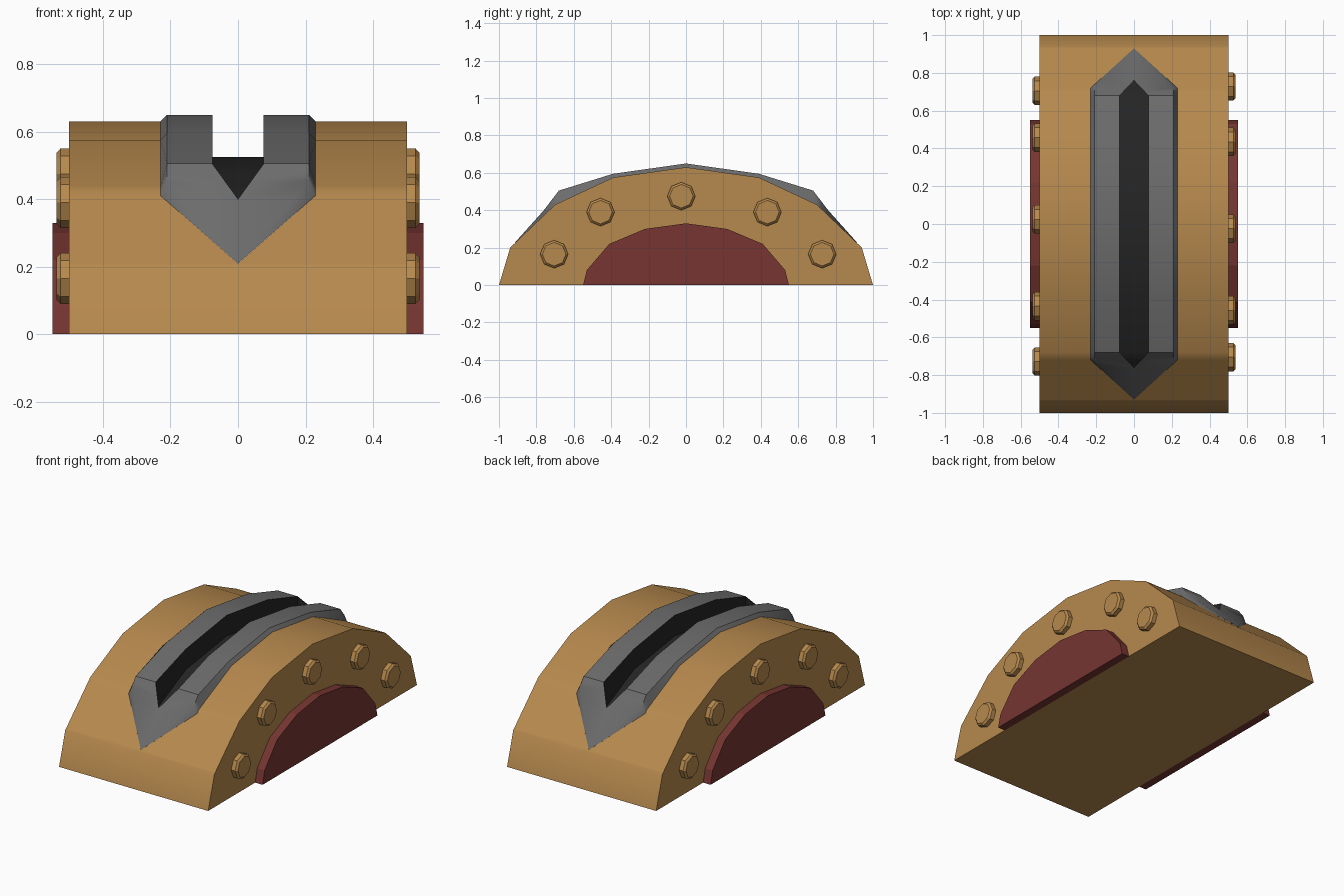
import bpy, bmesh, math
from mathutils import Matrix

if "Cube" in bpy.data.objects:
    bpy.data.objects.remove(bpy.data.objects["Cube"])


def material(name, rgb):
    m = bpy.data.materials.new(name)
    m.use_nodes = True
    m.diffuse_color = (*rgb, 1)
    m.node_tree.nodes["Principled BSDF"].inputs["Base Color"].default_value = (*rgb, 1)
    return m


OCHRE = material("ochre", (0.47, 0.25, 0.075))
RED = material("dark red", (0.18, 0.036, 0.031))
GREY = material("mid grey", (0.15, 0.15, 0.15))
BLACK = material("groove black", (0.018, 0.018, 0.018))


def curve(points):
    """Piecewise linear function of |y|."""
    def f(y):
        y = abs(y)
        for (a, p), (b, q) in zip(points, points[1:]):
            if y <= b:
                return p + (q - p) * (y - a) / (b - a)
        return points[-1][1]
    return f


def finish(bm, name, mat, smooth=True):
    mesh = bpy.data.meshes.new(name)
    bm.to_mesh(mesh)
    bm.free()
    mesh.materials.append(mat)
    ob = bpy.data.objects.new(name, mesh)
    bpy.context.collection.objects.link(ob)
    if smooth:
        bpy.ops.object.select_all(action='DESELECT')
        ob.select_set(True)
        bpy.context.view_layer.objects.active = ob
        bpy.ops.object.shade_smooth_by_angle(angle=math.radians(35))
    return ob


def loft(name, mat, stations, section, smooth=True):
    """Sweep the +x half of an (x, z) section along y, then mirror it."""
    ys = sorted({s * y for y in stations for s in (-1, 1)})
    bm = bmesh.new()
    rows = [[bm.verts.new((x, y, z)) for x, z in section(y)] for y in ys]
    for r, t in zip(rows, rows[1:]):
        for j in range(len(r) - 1):
            bm.faces.new((r[j], r[j + 1], t[j + 1], t[j]))
    bmesh.ops.remove_doubles(bm, verts=bm.verts, dist=0.001)
    ob = finish(bm, name, mat, smooth)
    ob.modifiers.new("Mirror", 'MIRROR')
    return ob


# Shared curves: arch height, band height, band and groove half widths
arch = curve([(0, .63), (.39, .575), (.70, .43), (.94, .20), (1, 0)])
crest = curve([(0, .65), (.39, .595), (.68, .505), (.76, .40), (.93, .21), (1, 0)])
outer = curve([(0, .23), (.72, .23), (.93, 0), (1, 0)])
inner = curve([(0, .076), (.68, .076), (.76, 0), (1, 0)])
groove_ys = [0, .39, .68, .70, .72, .76]
band_ys = groove_ys + [.93]

# Arched body, open under the band
loft("arched_body", OCHRE, band_ys + [.94, 1],
     lambda y: [(outer(y), arch(y)), (.5, arch(y)), (.5, 0), (0, 0)])

# Raised pointed band with a chamfered rim
loft("raised_band", GREY, band_ys,
     lambda y: [(inner(y), crest(y)), (max(outer(y) - .02, 0), crest(y)),
                (outer(y), arch(y))])

# Sunken groove: floor and walls
loft("groove", BLACK, groove_ys,
     lambda y: [(0, arch(y) - .105), (inner(y), arch(y) - .105),
                (inner(y), crest(y))])

# Half-round side plates
plate = curve([(0, .33), (.22, .30), (.41, .22), (.53, .08), (.55, 0)])
loft("side_plates", RED, [0, .22, .41, .53, .55],
     lambda y: [(.5, plate(y)), (.55, plate(y)), (.55, 0), (.5, 0)], smooth=False)

# Eight-sided bolts, the far side turned half round
for side, label in ((1, "left"), (-1, "right")):
    for i, (y, z) in enumerate([(-.705, .165), (-.457, .39), (-.025, .475),
                                (.435, .39), (.728, .165)]):
        bm = bmesh.new()
        for x0, x1, r in ((.49, .526, .075), (.526, .537, .063)):
            bmesh.ops.create_cone(
                bm, cap_ends=True, segments=8, radius1=.075, radius2=r, depth=x1 - x0,
                matrix=Matrix.Translation((side * (x0 + x1) / 2, side * y, z))
                @ Matrix.Rotation(side * math.pi / 2, 4, 'Y'))
        finish(bm, f"{label}_bolt_{i + 1}", OCHRE, smooth=False)
